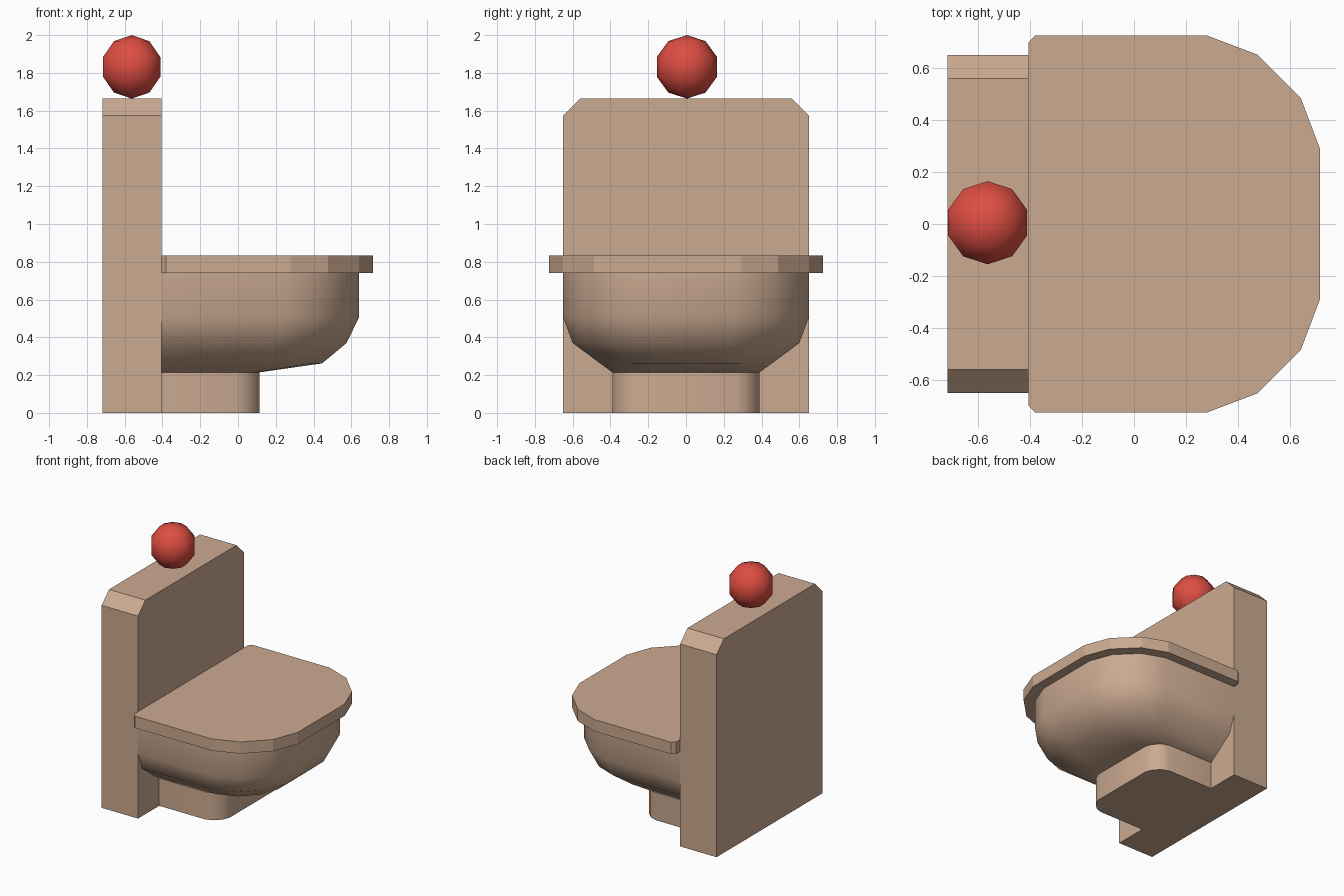
import bpy, bmesh, math

if "Cube" in bpy.data.objects:
    bpy.data.objects.remove(bpy.data.objects["Cube"])

BACK = -0.405  # plane where the bowl parts meet the back slab


def material(name, rgb):
    m = bpy.data.materials.new(name)
    m.diffuse_color = (*rgb, 1)
    m.use_nodes = True
    m.node_tree.nodes["Principled BSDF"].inputs["Base Color"].default_value = m.diffuse_color
    return m


TAN = material("tan", (0.60, 0.405, 0.285))
RED = material("red", (0.73, 0.075, 0.055))


def finish(name, bm, mat, smooth=None):
    bmesh.ops.recalc_face_normals(bm, faces=bm.faces)
    me = bpy.data.meshes.new(name)
    bm.to_mesh(me)
    bm.free()
    me.materials.append(mat)
    ob = bpy.data.objects.new(name, me)
    bpy.context.collection.objects.link(ob)
    if smooth:
        bpy.ops.object.select_all(action='DESELECT')
        ob.select_set(True)
        bpy.context.view_layer.objects.active = ob
        bpy.ops.object.shade_smooth_by_angle(angle=math.radians(smooth))
    return ob


def outline(front, half, r, chamfer=0.0):
    """D-shaped outline: straight back, two rounded front corners."""
    pts = [(BACK, half - chamfer)]
    if chamfer:
        pts.append((BACK + chamfer, half))
    for u, v in ((0, 1), (0.45, 0.83), (0.83, 0.45), (1, 0)):
        pts.append((front - r + r * u, half - r + r * v))
    return pts + [(x, -y) for x, y in reversed(pts)]


def loft(name, rings, mat, smooth=None):
    """Skin a stack of (z, outline) rings and cap both ends."""
    bm = bmesh.new()
    loops = [[bm.verts.new((x, y, z)) for x, y in o] for z, o in rings]
    for a, b in zip(loops, loops[1:]):
        n = len(a)
        for i in range(n):
            j = (i + 1) % n
            bm.faces.new((a[i], a[j], b[j], b[i]))
    bm.faces.new(loops[0])
    bm.faces.new(loops[-1])
    return finish(name, bm, mat, smooth)


# Back slab with chamfered top corners
half = [(0.65, 0), (0.65, 1.575), (0.56, 1.664)]
prof = half + [(-y, z) for y, z in reversed(half)]
bm = bmesh.new()
face = bm.faces.new([bm.verts.new((-0.718, y, z)) for y, z in prof])
ext = bmesh.ops.extrude_face_region(bm, geom=[face])
bmesh.ops.translate(bm, vec=(BACK + 0.718, 0, 0),
                    verts=[g for g in ext["geom"] if isinstance(g, bmesh.types.BMVert)])
finish("back_slab", bm, TAN)

# Foot, bowl and lid
foot = outline(0.115, 0.39, 0.125)
loft("foot", [(0, foot), (0.215, foot)], TAN, 40)
bowl_rim = outline(0.64, 0.65, 0.39)
loft("bowl", [(0.215, foot),
              (0.262, outline(0.445, 0.455, 0.30)),
              (0.37, outline(0.575, 0.60, 0.37)),
              (0.505, bowl_rim),
              (0.74, bowl_rim)], TAN, 50)
lid = outline(0.715, 0.725, 0.435, 0.025)
loft("lid", [(0.74, lid), (0.832, lid)], TAN)

# Ball resting on the slab
bm = bmesh.new()
bmesh.ops.create_uvsphere(bm, u_segments=10, v_segments=5, radius=0.168)
bmesh.ops.translate(bm, verts=bm.verts, vec=(-0.563, 0.005, 1.832))
finish("ball", bm, RED, 60)
